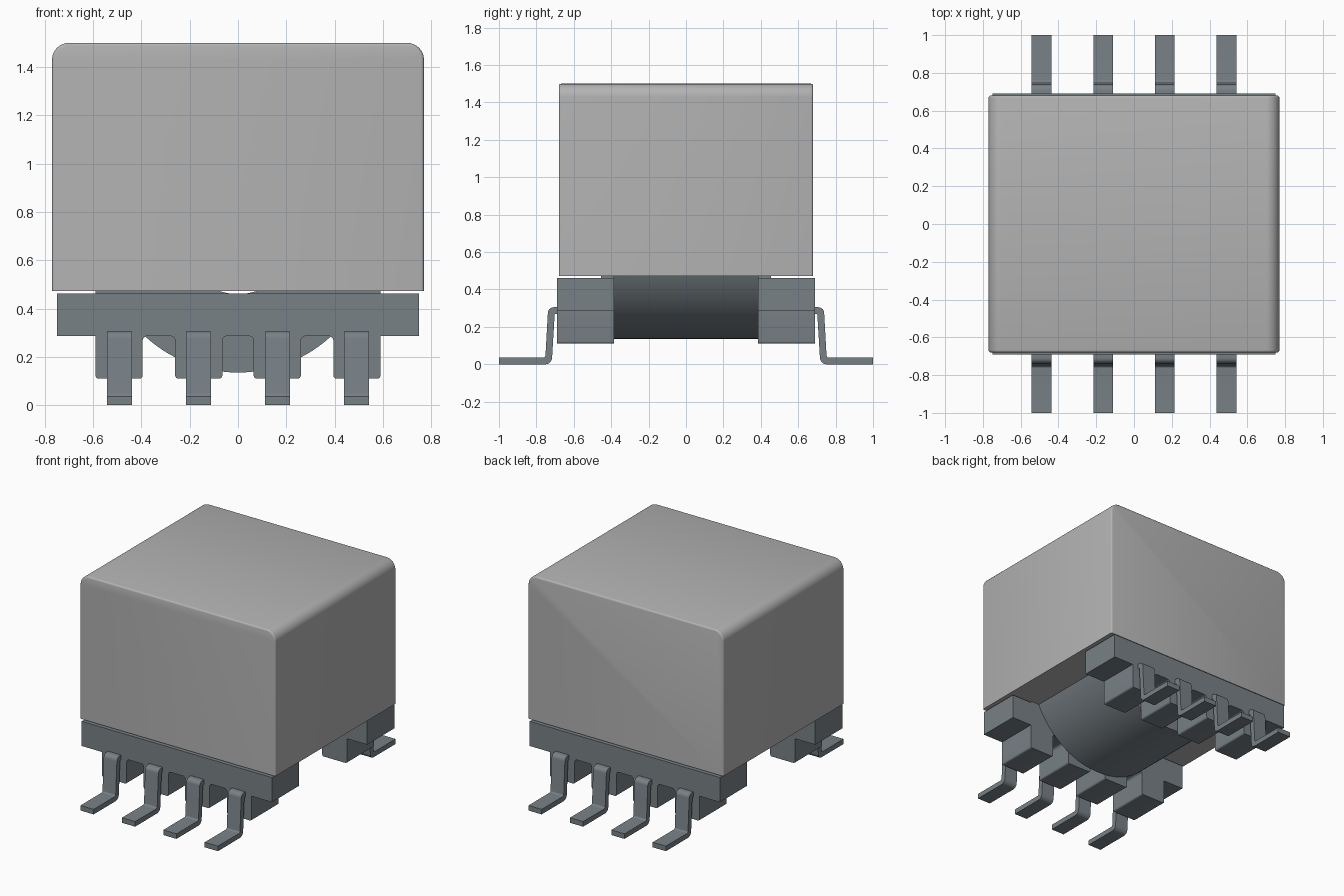
import bpy
import bmesh
import math
from mathutils import Vector

if "Cube" in bpy.data.objects:
    bpy.data.objects.remove(bpy.data.objects["Cube"], do_unlink=True)


def material(name, rgb):
    m = bpy.data.materials.new(name)
    m.use_nodes = True
    m.diffuse_color = (*rgb, 1)
    m.node_tree.nodes["Principled BSDF"].inputs["Base Color"].default_value = (*rgb, 1)
    return m


LIGHT = material("light grey", (0.45, 0.45, 0.45))
DARK = material("slate grey", (0.19, 0.22, 0.24))


def rounded(points, steps=6):
    """Turn (a, b, radius) corners into a polygon with filleted corners."""
    out = []
    n = len(points)
    for i, (a, b, r) in enumerate(points):
        p = Vector((a, b))
        if r == 0:
            out.append(p)
            continue
        u = (Vector(points[i - 1][:2]) - p).normalized()
        v = (Vector(points[(i + 1) % n][:2]) - p).normalized()
        half = u.angle(v) / 2
        centre = p + (u + v).normalized() * r / math.sin(half)
        start = p + u * r / math.tan(half) - centre
        end = p + v * r / math.tan(half) - centre
        for k in range(steps + 1):
            d = start.lerp(end, k / steps).normalized() * r
            out.append(centre + d)
    return out


def prism(name, profile, axis, lo, hi, mat, edge_bevel=0):
    """Extrude a profile given in (x, z) along y, or in (y, z) along x."""
    bm = bmesh.new()
    place = (lambda p, t: (p[0], t, p[1])) if axis == "y" else (lambda p, t: (t, p[0], p[1]))
    a = [bm.verts.new(place(p, lo)) for p in profile]
    b = [bm.verts.new(place(p, hi)) for p in profile]
    bm.faces.new(a)
    bm.faces.new(b[::-1])
    for i in range(len(a)):
        j = (i + 1) % len(a)
        bm.faces.new((a[i], b[i], b[j], a[j]))
    bmesh.ops.recalc_face_normals(bm, faces=bm.faces)
    if edge_bevel:
        bottom = min(v.co.z for v in bm.verts)
        rim = [e for e in bm.edges
               if abs(e.verts[0].co.y - e.verts[1].co.y) < 1e-5
               and max(v.co.z for v in e.verts) > bottom + 0.01]
        bmesh.ops.bevel(bm, geom=rim, offset=edge_bevel, segments=3,
                        profile=0.5, affect="EDGES")
    me = bpy.data.meshes.new(name)
    bm.to_mesh(me)
    bm.free()
    me.materials.append(mat)
    ob = bpy.data.objects.new(name, me)
    bpy.context.collection.objects.link(ob)
    bpy.ops.object.select_all(action="DESELECT")
    ob.select_set(True)
    bpy.context.view_layer.objects.active = ob
    bpy.ops.object.shade_smooth_by_angle(angle=math.radians(35))
    return ob


def arc(radius, cz, a0, a1, steps):
    return [(radius * math.cos(a0 + (a1 - a0) * k / steps),
             cz + radius * math.sin(a0 + (a1 - a0) * k / steps)) for k in range(steps + 1)]


# Core block with rounded upper side edges
CASE_Z = 0.472
prism("core_block", rounded([(-0.77, CASE_Z, 0), (0.77, CASE_Z, 0),
                             (0.77, 1.5, 0.07), (-0.77, 1.5, 0.07)], 10),
      "y", -0.68, 0.68, LIGHT, edge_bevel=0.012)

# Winding: lower segment of a drum, with the bore just showing below the core
AXIS_Z, DRUM_R, BORE_R = 0.705, 0.57, 0.245
outer = math.asin((AXIS_Z - CASE_Z) / DRUM_R)
inner = math.asin((AXIS_Z - CASE_Z) / BORE_R)
bore = arc(BORE_R, AXIS_Z, -inner, -math.pi + inner, 8)
drum = arc(DRUM_R, AXIS_Z, -math.pi + outer, -outer, 40)
prism("winding", drum + bore, "y", -0.384, 0.384, DARK)

# Comb profile of the pin rails: a beam with four downward feet
comb = [(-0.75, 0.462, 0), (-0.75, 0.286, 0)]
for i, (x0, x1) in enumerate([(-0.59, -0.395), (-0.26, -0.065),
                              (0.065, 0.26), (0.395, 0.59)]):
    comb += [(x0, 0.286, 0.02 if i > 0 else 0), (x0, 0.11, 0.012),
             (x1, 0.11, 0.012), (x1, 0.286, 0.02 if i < 3 else 0)]
comb += [(0.75, 0.286, 0), (0.75, 0.462, 0)]
comb = rounded(comb, 4)

# Bent gull-wing pin, as (y, z) for the back side
pin = rounded([(0.60, 0.305, 0), (0.737, 0.305, 0.03), (0.752, 0.036, 0.012),
               (1.0, 0.036, 0), (1.0, 0.0, 0), (0.718, 0.0, 0.035),
               (0.702, 0.27, 0.006), (0.60, 0.27, 0)], 5)

flange = [(-0.59, CASE_Z), (-0.59, 0.455), (0.59, 0.455), (0.59, CASE_Z)] + bore

for side, s in (("front", -1), ("back", 1)):
    lo, hi = sorted((s * 0.384, s * 0.69))
    prism(side + "_rail", comb, "y", lo, hi, DARK)
    lo, hi = sorted((s * 0.384, s * 0.455))
    prism(side + "_flange", flange, "y", lo, hi, DARK)
    for n, x in enumerate((-0.49, -0.163, 0.163, 0.49), 1):
        prism(f"{side}_pin_{n}", [(s * y, z) for y, z in pin], "x",
              x - 0.052, x + 0.052, DARK)
